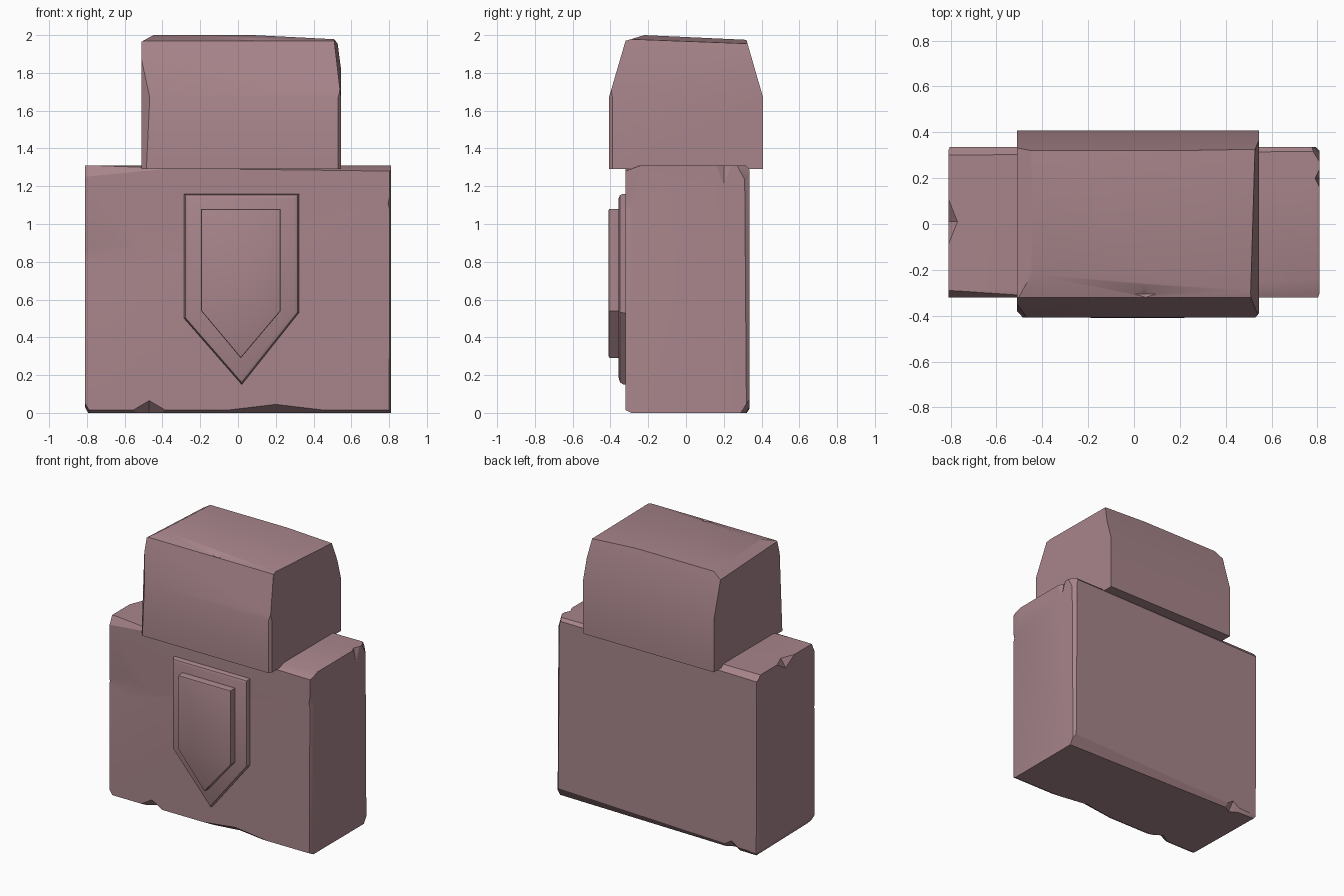
import bpy, bmesh
from math import radians
from mathutils import Vector

cube = bpy.data.objects.get("Cube")
if cube:
    bpy.data.objects.remove(cube, do_unlink=True)

# One dusty mauve stone colour
STONE = (0.39, 0.235, 0.258, 1)
stone = bpy.data.materials.new("mauve stone")
stone.use_nodes = True
stone.diffuse_color = STONE
bsdf = stone.node_tree.nodes["Principled BSDF"]
bsdf.inputs["Base Color"].default_value = STONE
bsdf.inputs["Roughness"].default_value = 0.9


def prism(profile, place, start, end):
    """Extrude a 2D profile between two depths; place(u, v, depth) gives 3D."""
    bm = bmesh.new()
    rings = [[bm.verts.new(place(u, v, d)) for u, v in profile] for d in (start, end)]
    n = len(profile)
    for i in range(n):
        j = (i + 1) % n
        bm.faces.new((rings[0][i], rings[0][j], rings[1][j], rings[1][i]))
    for ring in rings:
        bm.faces.new(ring)
    bmesh.ops.recalc_face_normals(bm, faces=bm.faces)
    return bm


def along_x(u, v, d):
    return (d, u, v)


def along_y(u, v, d):
    return (u, d, v)


def slice_off(bm, centre, a, b, c):
    """Chop away whatever lies beyond the plane through three points."""
    a, b, c = Vector(a), Vector(b), Vector(c)
    normal = (b - a).cross(c - a).normalized()
    if normal.dot(Vector(centre) - a) > 0:
        normal.negate()
    bmesh.ops.bisect_plane(bm, geom=bm.verts[:] + bm.edges[:] + bm.faces[:],
                           plane_co=a, plane_no=normal, clear_outer=True)
    bmesh.ops.holes_fill(bm, edges=[e for e in bm.edges if e.is_boundary])
    bmesh.ops.recalc_face_normals(bm, faces=bm.faces)


def to_object(name, bm):
    mesh = bpy.data.meshes.new(name)
    bm.to_mesh(mesh)
    bm.free()
    mesh.materials.append(stone)
    ob = bpy.data.objects.new(name, mesh)
    bpy.context.collection.objects.link(ob)
    return ob


def activate(ob):
    bpy.ops.object.select_all(action="DESELECT")
    ob.select_set(True)
    bpy.context.view_layer.objects.active = ob


def apply_modifier(ob, mod):
    activate(ob)
    bpy.ops.object.modifier_apply(modifier=mod.name)


def gouge(ob, chips):
    """Subtract diamond shaped chips, each a centre and three radii."""
    bm = bmesh.new()
    for centre, radii in chips:
        pts = []
        for axis in range(3):
            for sign in (-1, 1):
                p = Vector(centre)
                p[axis] += sign * radii[axis]
                pts.append(bm.verts.new(p))
        bmesh.ops.convex_hull(bm, input=pts)
    bmesh.ops.recalc_face_normals(bm, faces=bm.faces)
    cutter = to_object("chip_cutter", bm)
    cutter.hide_render = True
    mod = ob.modifiers.new("chips", "BOOLEAN")
    mod.operation = "DIFFERENCE"
    mod.solver = "EXACT"
    mod.object = cutter
    apply_modifier(ob, mod)
    bpy.data.objects.remove(cutter, do_unlink=True)


def smooth(ob):
    activate(ob)
    bpy.ops.object.shade_smooth_by_angle(angle=radians(25))


# Main block, with worn edges
F, B, S, T = -0.32, 0.335, 0.81, 1.31
bm = prism([(F, 0), (B, 0), (B, T), (F, T)], along_x, -S, S)
mid = (0, 0, 0.65)
for corner_cut in (
    [(-S, F, 1.25), (-0.4, F, 1.29), (-S, -0.29, T)],        # top front left
    [(S, F, 1.28), (0, F, 1.29), (S, -0.24, T)],             # top front right
    [(-S, B, 1.27), (S, B, 1.29), (-S, 0.30, T)],            # top back
    [(S, -0.29, 0), (0.8, F, 0), (S, -0.3, T)],              # front right upright
    [(S, 0.32, 0), (0.795, B, 0), (S, 0.31, T)],             # back right upright
    [(-S, 0.31, 0), (-0.80, B, 0), (-S, 0.32, T)],           # back left upright
    [(-S, F, 0.05), (-0.78, F, 0), (-S, 0.3, 0.03)],         # bottom left
    [(S, B, 0.07), (S, 0.29, 0), (-S, B, 0.02)],             # bottom back
    [(S, F, 0.015), (-S, F, 0.015), (0, -0.29, 0)],          # bottom front
    [(S, 0.33, 1.2), (0.77, B, T), (S, 0.27, T)],            # back right corner
):
    slice_off(bm, mid, *corner_cut)
block = to_object("main_block", bm)
gouge(block, [
    ((-0.47, F, 0), (0.11, 0.07, 0.065)),
    ((0.2, F, 0), (0.38, 0.06, 0.045)),
    ((S, F, 1.11), (0.015, 0.04, 0.07)),
    ((-S, 0.01, T), (0.04, 0.10, 0.06)),
    ((S, 0.2, T), (0.02, 0.04, 0.1)),
    ((-0.6, B, 0), (0.09, 0.05, 0.06)),
    ((-0.66, F, 0.84), (0.2, 0.008, 0.08)),
])
smooth(block)

# Capstone with sloping front and back
half = 0.408
bm = prism([(-half, 1.29), (half, 1.29), (half, 1.67), (0.32, 1.975),
            (-0.22, 2.0), (-0.32, 1.97), (-half, 1.67)], along_x, -0.51, 0.545)
mid = (0, 0, 1.6)
for corner_cut in (
    [(-0.51, 0, 1.95), (-0.45, -0.25, 2.0), (-0.44, 0.3, 1.98)],   # top left
    [(0.545, -0.4, 1.67), (0.51, -0.3, 1.97), (0.525, 0.3, 1.97)],  # top right
    [(-0.51, -0.38, 1.29), (-0.485, -half, 1.29), (-0.51, -0.36, 1.67)],
    [(0.545, -0.39, 1.29), (0.53, -half, 1.29), (0.545, -0.39, 1.67)],
    [(0.1, -0.25, 2.0), (0.54, -0.25, 1.975), (0.1, 0.3, 1.98)],   # top slope
):
    slice_off(bm, mid, *corner_cut)
cap = to_object("capstone", bm)
gouge(cap, [((0.05, -0.305, 1.99), (0.1, 0.045, 0.03))])
smooth(cap)


# Pointed shield plaques on the front
def plaque(name, left, right, top, shoulders, tip, front, back, edge):
    outline = [(left, top), (right, top), (right, shoulders[1]), tip, (left, shoulders[0])]
    bm = prism(outline, along_y, front, back)
    rim = [e for e in bm.edges if all(abs(v.co.y - front) < 0.001 for v in e.verts)]
    bmesh.ops.bevel(bm, geom=rim, offset=edge, segments=2, profile=0.5, affect="EDGES")
    smooth(to_object(name, bm))


plaque("shield_border", -0.285, 0.322, 1.16, (0.5, 0.53), (0.02, 0.15), -0.357, -0.28, 0.025)
plaque("shield_face", -0.195, 0.226, 1.08, (0.54, 0.54), (0.015, 0.29), -0.41, -0.34, 0.008)
